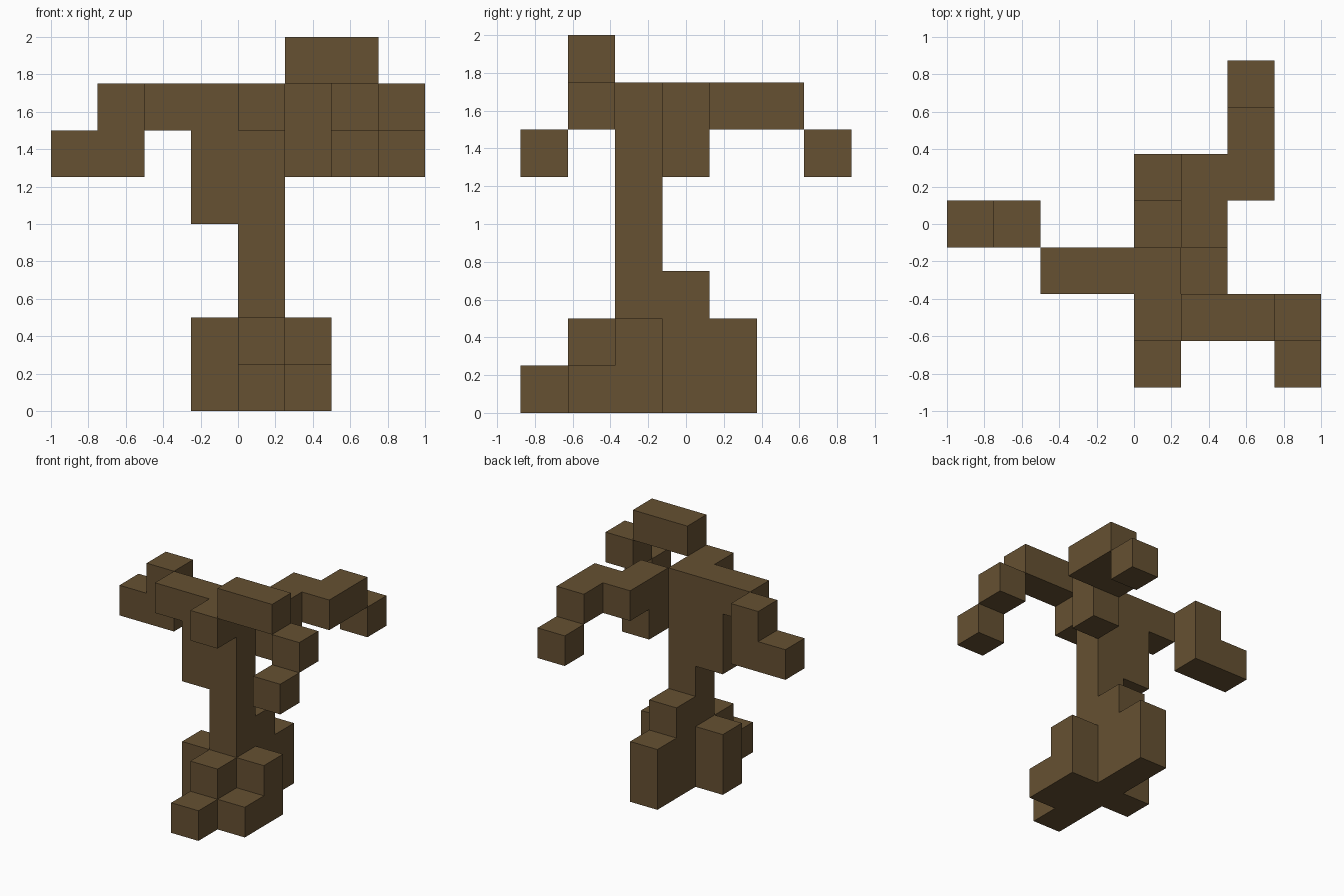
import bpy
import bmesh
from mathutils import Vector

CELL = 0.25
ORIGIN = Vector((-1, -0.875, 0))

cube = bpy.data.objects.get("Cube")
if cube:
    bpy.data.objects.remove(cube, do_unlink=True)

# Single bark colour
bark = bpy.data.materials.new("brown_bark")
bark.use_nodes = True
color = (0.133, 0.082, 0.032, 1)
bark.diffuse_color = color
bark.node_tree.nodes["Principled BSDF"].inputs["Base Color"].default_value = color


def block_part(name, *boxes):
    """Make one part from boxes, each a (cell, size) pair in grid units."""
    bm = bmesh.new()
    for cell, size in boxes:
        size = Vector(size)
        center = ORIGIN + (Vector(cell) + size / 2) * CELL
        verts = bmesh.ops.create_cube(bm, size=CELL)["verts"]
        bmesh.ops.scale(bm, vec=size, verts=verts)
        bmesh.ops.translate(bm, vec=center, verts=verts)
    mesh = bpy.data.meshes.new(name)
    bm.to_mesh(mesh)
    bm.free()
    mesh.materials.append(bark)
    obj = bpy.data.objects.new(name, mesh)
    bpy.context.collection.objects.link(obj)
    return obj


ONE = (1, 1, 1)

# Trunk and the roots around its base
block_part("trunk", ((4, 2, 0), (1, 1, 7)))
block_part("front_root", ((4, 1, 0), (1, 1, 2)), ((4, 0, 0), ONE))
block_part("back_root", ((4, 3, 0), (1, 1, 3)), ((4, 4, 0), (1, 1, 2)))
block_part("left_root", ((5, 2, 0), (1, 1, 2)), ((5, 1, 0), ONE))
block_part("right_root", ((3, 2, 0), (1, 1, 2)))

# Right branch: thick shoulder, limb, and drooping tip
block_part("right_branch", ((3, 2, 4), (1, 1, 3)), ((2, 2, 6), ONE))
block_part("right_branch_tip", ((1, 3, 5), (1, 1, 2)), ((0, 3, 5), ONE))

# Front branch: rises over the top, then steps down
block_part("front_branch", ((4, 1, 6), ONE), ((5, 1, 7), (2, 1, 1)))
block_part("front_branch_tip", ((7, 1, 6), ONE), ((7, 0, 5), ONE))

# Back branch: runs outward and drops at the end
block_part("back_branch", ((5, 3, 5), (1, 1, 2)), ((5, 4, 6), ONE),
           ((6, 4, 6), (1, 2, 1)))
block_part("back_branch_tip", ((6, 6, 5), ONE))
